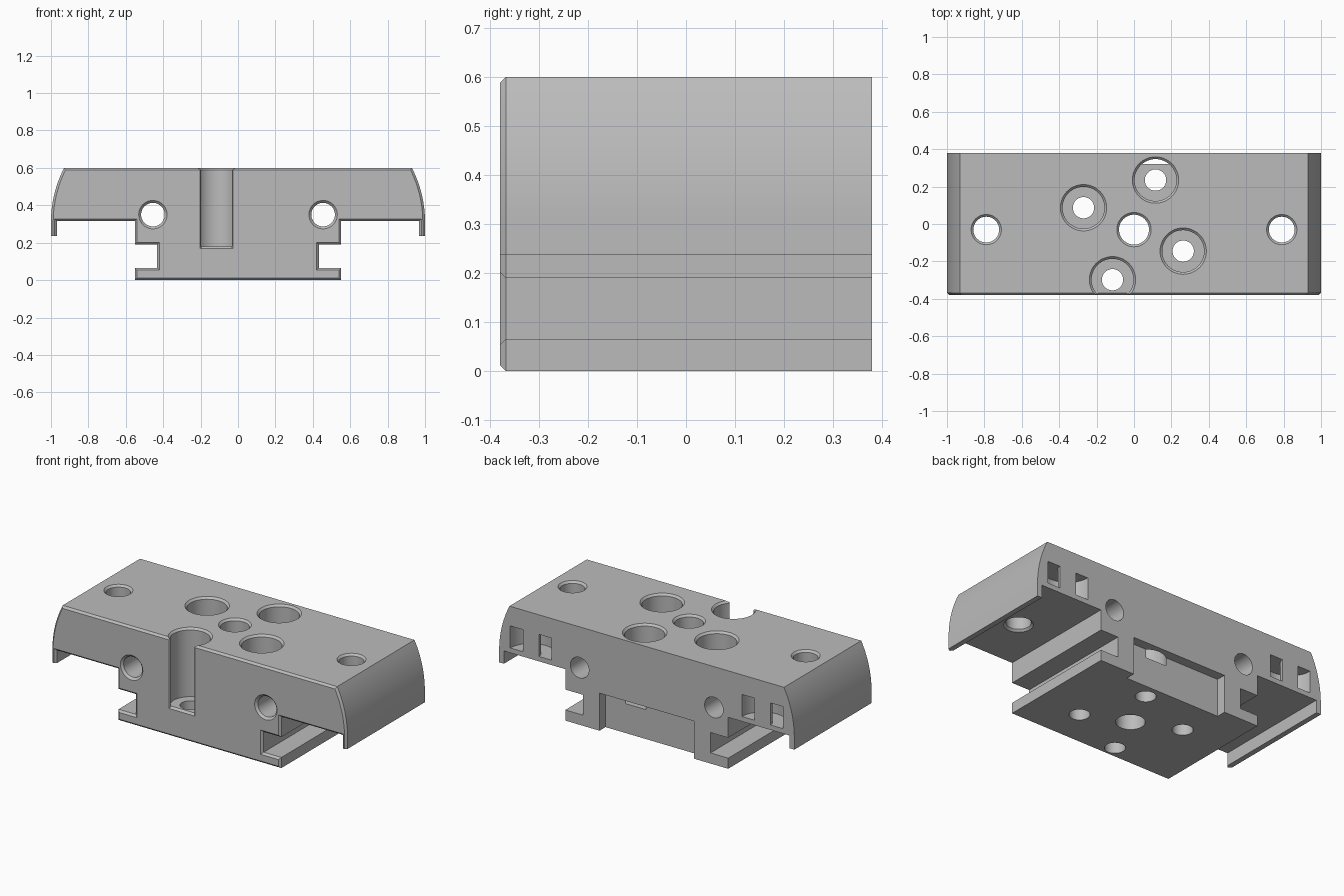
import bpy, bmesh, math
from mathutils import Vector, Matrix

if "Cube" in bpy.data.objects:
    bpy.data.objects.remove(bpy.data.objects["Cube"])

grey = bpy.data.materials.new("plain grey")
grey.diffuse_color = (0.5, 0.5, 0.5, 1)
grey.use_nodes = True
grey.node_tree.nodes["Principled BSDF"].inputs["Base Color"].default_value = grey.diffuse_color
FRONT, BACK, CH = -0.38, 0.38, 0.012


def make_object(name, bm):
    bmesh.ops.recalc_face_normals(bm, faces=bm.faces)
    me = bpy.data.meshes.new(name)
    bm.to_mesh(me)
    bm.free()
    me.materials.append(grey)
    ob = bpy.data.objects.new(name, me)
    bpy.context.collection.objects.link(ob)
    return ob


def loft(name, loops):
    """Skin between matching closed loops and cap both ends."""
    bm = bmesh.new()
    rings = [[bm.verts.new(p) for p in loop] for loop in loops]
    n = len(rings[0])
    for a, b in zip(rings, rings[1:]):
        for i in range(n):
            j = (i + 1) % n
            bm.faces.new((a[i], a[j], b[j], b[i]))
    bm.faces.new(rings[0])
    bm.faces.new(rings[-1])
    return make_object(name, bm)


def lathe(name, profile, matrix, n=48):
    """Solid of revolution from (radius, height) pairs."""
    loops = [[matrix @ Vector((r * math.cos(2 * math.pi * i / n),
                               r * math.sin(2 * math.pi * i / n), h))
              for i in range(n)] for r, h in profile]
    return loft(name, loops)


def inset(pts, d):
    """Mitred inward offset of a counter-clockwise outline."""
    out = []
    for i, p in enumerate(pts):
        a = (p - pts[i - 1]).normalized()
        b = (pts[(i + 1) % len(pts)] - p).normalized()
        na, nb = Vector((-a.y, a.x)), Vector((-b.y, b.x))
        out.append(p + (na + nb) * d / (1 + na.dot(nb)))
    return out


# carriage body: mirrored rail profile with curved shoulders, bevelled front
half = [(0.552, 0), (0.552, 0.065), (0.432, 0.065), (0.432, 0.19),
        (0.552, 0.19), (0.552, 0.315), (0.968, 0.315), (0.968, 0.237), (1, 0.237)]
R = 0.636
for k in range(13):
    t = math.radians(27.13) * k / 12
    half.append((1 - R + R * math.cos(t), 0.31 + R * math.sin(t)))
half[-1] = (0.93, 0.6)
outline = [Vector(p) for p in half] + [Vector((-x, z)) for x, z in reversed(half)]
small = inset(outline, CH)
for p, q in zip(outline, small):
    if abs(p.y - 0.237) < 1e-4:
        q.y = p.y
body = loft("carriage_body", [
    [(p.x, FRONT, p.y) for p in small],
    [(p.x, FRONT + CH, p.y) for p in outline],
    [(p.x, BACK, p.y) for p in outline]])

cutters = []
at = lambda x, y: Matrix.Translation((x, y, 0))

# counterbored bolt holes
for x, y in [(0.115, 0.235), (-0.27, 0.087), (0.263, -0.145), (-0.115, -0.298)]:
    cutters.append(lathe("bolt_hole_cutter", [
        (0.057, -0.1), (0.057, 0.18), (0.112, 0.18), (0.112, 0.588),
        (0.124, 0.6), (0.124, 0.7)], at(x, y)))

# centre hole
cutters.append(lathe("centre_hole_cutter", [
    (0.08, -0.1), (0.08, 0.588), (0.092, 0.6), (0.092, 0.7)], at(0, -0.03)))

for s in (-1, 1):
    # wing holes, countersunk at both ends
    cutters.append(lathe("wing_hole_cutter", [
        (0.081, 0.2), (0.081, 0.315), (0.069, 0.327), (0.069, 0.588),
        (0.081, 0.6), (0.081, 0.7)], at(s * 0.79, -0.03)))
    # rod holes running front to back
    cutters.append(lathe("rod_hole_cutter", [
        (0.076, -0.1), (0.076, 0), (0.063, 0.013), (0.063, 0.9)],
        Matrix.Translation((s * 0.455, FRONT, 0.35)) @ Matrix.Rotation(-math.pi / 2, 4, 'X')))
    # curved tie channel opening twice on the back
    loops = []
    for k in range(-1, 26):
        t = math.pi * min(max(k, 0), 24) / 24
        dy = 0.05 if k in (-1, 25) else 0
        loops.append([(s * 0.785 + r * math.cos(t), BACK + dy - r * math.sin(t), z)
                      for r, z in [(0.055, 0.345), (0.14, 0.345), (0.14, 0.48), (0.055, 0.48)]])
    cutters.append(loft("tie_channel_cutter", loops))

# flared front edge of the open bolt slot
cutters.append(loft("slot_flare_cutter", [
    [(-0.115 + sx * w, y, z) for sx, z in [(-1, low), (1, low), (1, 0.7), (-1, 0.7)]]
    for w, y, low in [(0.1, FRONT - CH, 0.156), (0.076, FRONT + CH, 0.18)]]))

# recess in the lower back
cutters.append(loft("back_recess_cutter", [
    [(-0.32, y, -0.1), (0.32, y, -0.1), (0.32, y, 0.23), (-0.32, y, 0.23)]
    for y in (0.322, 0.5)]))

# carve every opening, then remove the cutters
bpy.context.view_layer.objects.active = body
for ob in bpy.context.selected_objects:
    ob.select_set(False)
body.select_set(True)
for c in cutters:
    c.hide_render = True
    m = body.modifiers.new("cut", 'BOOLEAN')
    m.operation, m.solver, m.object = 'DIFFERENCE', 'EXACT', c
    bpy.ops.object.modifier_apply(modifier=m.name)
for c in cutters:
    bpy.data.objects.remove(c)
bpy.ops.object.shade_smooth_by_angle(angle=math.radians(25))
